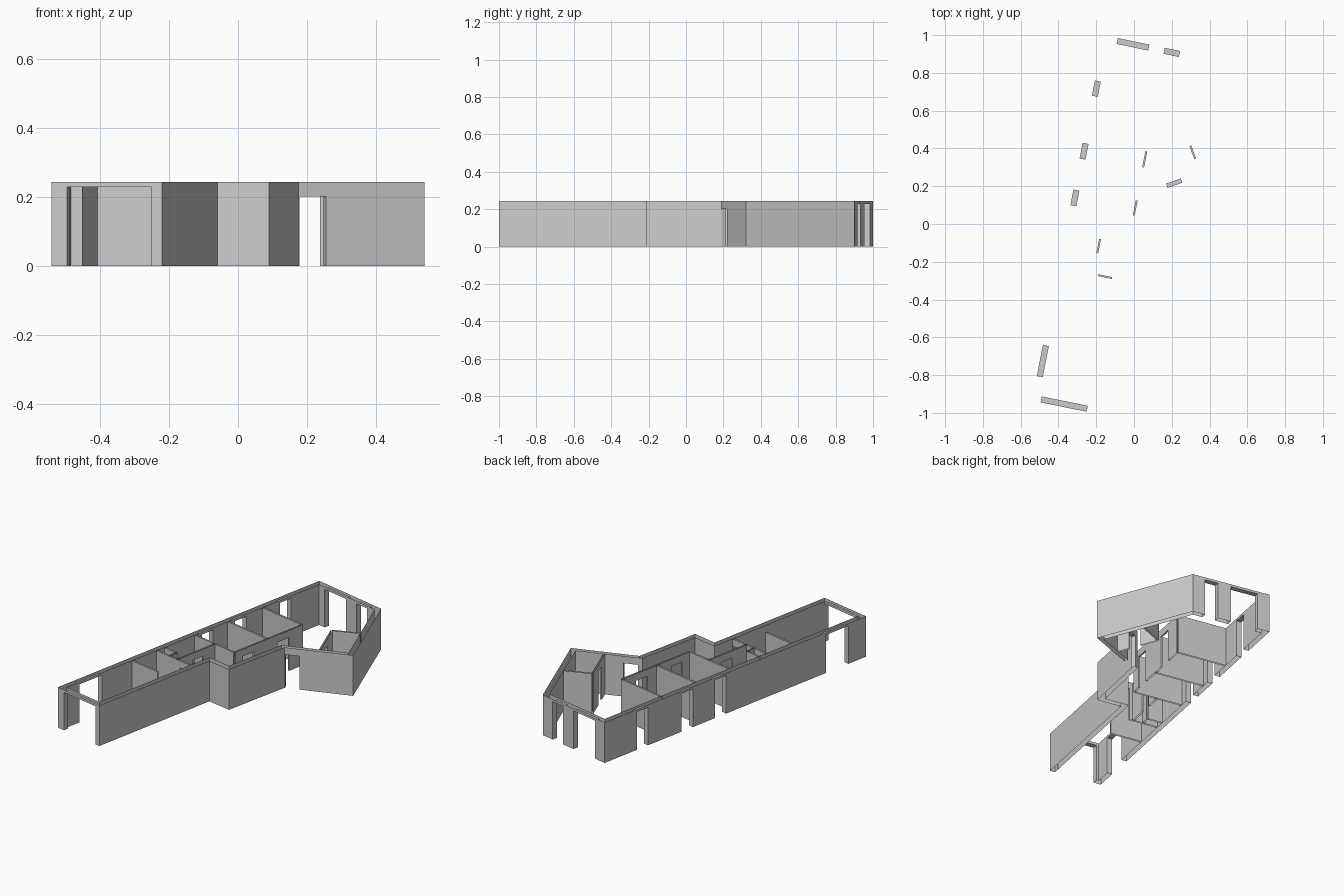
import bpy
from mathutils import Vector as V
from mathutils.geometry import intersect_line_line

cube = bpy.data.objects.get("Cube")
if cube:
    bpy.data.objects.remove(cube)

HEIGHT = 0.243
WINDOW_HEAD = 0.228
DOOR_HEAD = 0.2
INNER = 0.01

plaster = bpy.data.materials.new("grey_plaster")
plaster.use_nodes = True
GREY = (0.6, 0.6, 0.6, 1)
plaster.diffuse_color = GREY
plaster.node_tree.nodes["Principled BSDF"].inputs["Base Color"].default_value = GREY


def wall(name, a, b, c, d, gaps=(), head=DOOR_HEAD, ends=False):
    """Open-topped wall: face a-b on the right, face c-d on the left, with openings."""
    along = (b - a).normalized()
    cuts = sorted(sorted((V(p) - a).dot(along) for p in gap) for gap in gaps)
    side = V((-along.y, along.x))
    thick = (c - a).dot(side)
    verts, faces = [], []

    def quad(*pts):
        faces.append(range(len(verts), len(verts) + 4))
        verts.extend(pts)

    def panel(p, q, low, high):
        quad((*p, low), (*q, low), (*q, high), (*p, high))

    right, left = [a], [c]
    for cut in cuts:
        for t in cut:
            right.append(a + along * t)
            left.append(a + along * t + side * thick)
    right.append(b)
    left.append(d)

    for i in range(len(right) - 1):
        low = head if i % 2 else 0
        panel(right[i], right[i + 1], low, HEIGHT)
        panel(left[i + 1], left[i], low, HEIGHT)
        if i % 2:
            # jambs and underside of the lintel
            panel(right[i], left[i], 0, head)
            panel(left[i + 1], right[i + 1], 0, head)
            quad(*[(*p, head) for p in (right[i], left[i], left[i + 1], right[i + 1])])
    if ends:
        panel(b, d, 0, HEIGHT)

    mesh = bpy.data.meshes.new(name)
    mesh.from_pydata(verts, [], faces)
    mesh.materials.append(plaster)
    bpy.context.collection.objects.link(bpy.data.objects.new(name, mesh))


def partition(name, p, q, gaps=(), ends=False):
    """Thin interior wall about a centre line."""
    p, q = V(p), V(q)
    along = (q - p).normalized()
    off = V((-along.y, along.x)) * INNER / 2
    wall(name, p - off, q - off, p + off, q + off, gaps, ends=ends)


# Outer shell: name, starting corner, thickness, openings, opening height
shell = [
    ("front_end_wall", (-0.54, -0.935), 0.032,
     [((-0.495, -0.945), (-0.25, -0.99))], WINDOW_HEAD),
    ("long_side_wall", (-0.22, -1.0), 0.032, [], WINDOW_HEAD),
    ("step_wall", (-0.06, -0.186), 0.032, [], WINDOW_HEAD),
    ("short_side_wall", (0.09, -0.215), 0.032, [], WINDOW_HEAD),
    ("entrance_wall", (0.175, 0.19), 0.024,
     [((0.178, 0.191), (0.255, 0.219))], DOOR_HEAD),
    ("slanted_wall", (0.54, 0.32), 0.032, [], WINDOW_HEAD),
    ("back_end_wall", (0.32, 0.9), 0.032,
     [((0.244, 0.915), (0.163, 0.932)), ((0.082, 0.95), (-0.085, 0.985))], WINDOW_HEAD),
    ("window_side_wall", (-0.16, 1.0), 0.032,
     [((-0.208, 0.76), (-0.224, 0.68)), ((-0.273, 0.43), (-0.289, 0.347)),
      ((-0.322, 0.183), (-0.338, 0.1)), ((-0.485, -0.64), (-0.515, -0.805))], WINDOW_HEAD),
]
count = len(shell)
corners = [V(s[1]) for s in shell]

# Inner corners from the mitred offset of each edge
lines = []
for i, s in enumerate(shell):
    p, q = corners[i], corners[(i + 1) % count]
    along = (q - p).normalized()
    off = V((-along.y, along.x)) * s[2]
    lines.append(((p + off).to_3d(), (q + off).to_3d()))
inner = [intersect_line_line(*lines[i - 1], *lines[i])[0].to_2d() for i in range(count)]

for i, (name, _, _, gaps, head) in enumerate(shell):
    j = (i + 1) % count
    wall(name, corners[i], corners[j], inner[i], inner[j], gaps, head)


def grid(y, depth):
    """Point at a given depth into the plan from the window side wall."""
    return V((-0.324 + 0.196 * y, y)) + V((0.981, -0.192)) * depth


# Bedroom partitions and the corridor wall with its two doors
HALL = 0.308
for name, y in (("rear_partition", 0.546), ("middle_partition", 0.29), ("near_partition", 0.044)):
    partition(name, grid(y, 0), grid(y, HALL))
partition("hall_wall", grid(0.546, HALL), grid(0.044, HALL),
          [((0.05, 0.3), (0.068, 0.385)), ((0, 0.045), (0.016, 0.125))])

# Bathroom walls, shaft and living room door
BATH = 0.157
partition("bathroom_wall", grid(0.044, BATH), grid(-0.236, BATH),
          [((-0.195, -0.155), (-0.178, -0.08))])
partition("living_room_partition", grid(-0.236, 0), grid(-0.236, 0.263),
          [((-0.19, -0.265), (-0.115, -0.28))])
partition("shaft_front", grid(-0.18, 0), grid(-0.18, 0.095))
partition("shaft_side", grid(-0.18, 0.095), grid(-0.236, 0.095))
partition("kitchen_stub", grid(-0.42, 0), grid(-0.42, 0.2), ends=True)

# Small store beside the entrance
store = V((0.258, 0.52))
partition("store_door_wall", (0.35, 0.277), store, [((0.324, 0.345), (0.298, 0.415))])
partition("store_back_wall", store, store + V((0.935, 0.355)) * 0.162)
